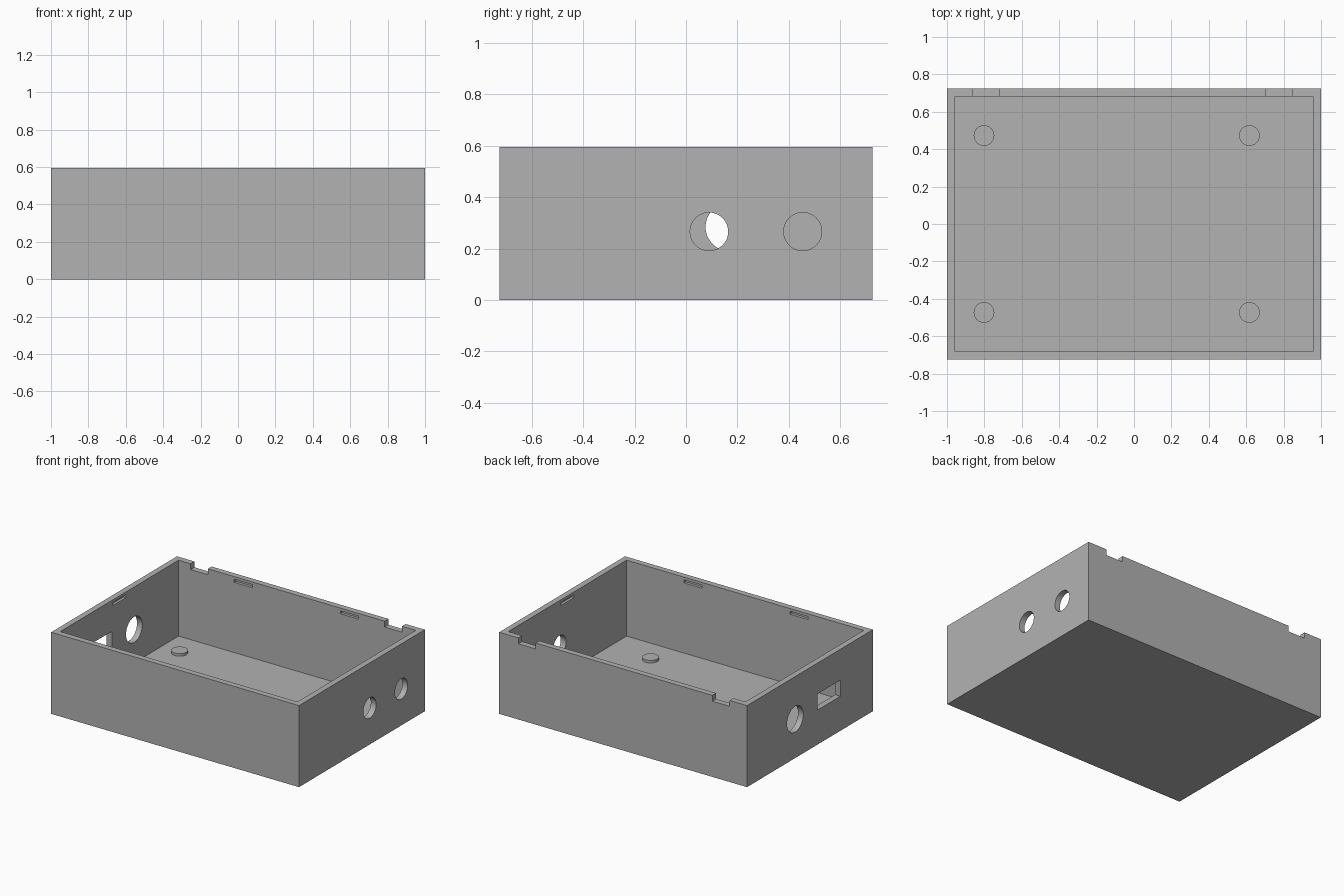
import bpy
import math

default = bpy.data.objects.get("Cube")
if default:
    bpy.data.objects.remove(default, do_unlink=True)

HX, HY, H = 1.0, 0.725, 0.595      # half width, half depth, height
WALL, FLOOR = 0.043, 0.041
IX, IY = HX - WALL, HY - WALL      # inner half sizes

grey = bpy.data.materials.new("mid grey")
grey.use_nodes = True
colour = (0.447, 0.447, 0.447, 1)
grey.diffuse_color = colour
grey.node_tree.nodes["Principled BSDF"].inputs["Base Color"].default_value = colour


def box(name, x, y, z):
    """Box from (min, max) pairs on each axis."""
    spans = (x, y, z)
    bpy.ops.mesh.primitive_cube_add(size=1, location=[(a + b) / 2 for a, b in spans])
    obj = bpy.context.object
    obj.name = name
    obj.scale = [b - a for a, b in spans]
    bpy.ops.object.transform_apply(location=True, rotation=False, scale=True)
    obj.data.materials.append(grey)
    return obj


def cylinder(name, location, radius, depth, along_x=False):
    bpy.ops.mesh.primitive_cylinder_add(
        vertices=48, radius=radius, depth=depth, location=location,
        rotation=(0, math.pi / 2 if along_x else 0, 0))
    obj = bpy.context.object
    obj.name = name
    obj.data.materials.append(grey)
    return obj


def cut(target, cutter):
    """Subtract the cutter from the target and discard it."""
    cutter.hide_render = True
    mod = target.modifiers.new("cut", 'BOOLEAN')
    mod.operation = 'DIFFERENCE'
    mod.solver = 'EXACT'
    mod.object = cutter
    bpy.context.view_layer.objects.active = target
    bpy.ops.object.modifier_apply(modifier=mod.name)
    bpy.data.objects.remove(cutter, do_unlink=True)


# Open-topped case
case = box("case", (-HX, HX), (-HY, HY), (0, H))
cut(case, box("cavity", (-IX, IX), (-IY, IY), (FLOOR, H + 0.2)))

# Notches in the rim of the back wall
for x in (-0.79, 0.776):
    cut(case, box("rim_notch", (x - 0.07, x + 0.07), (IY - 0.05, HY + 0.05), (H - 0.043, H + 0.1)))

# Snap-fit grooves just below the rim, inside all four walls
GROOVE = (H - 0.042, H - 0.02)
DEEP = 0.02
for side in (-1, 1):
    for x in (-0.435, 0.421):
        ys = sorted((side * (IY - 0.05), side * (IY + DEEP)))
        cut(case, box("groove", (x - 0.073, x + 0.073), ys, GROOVE))
    xs = sorted((side * (IX - 0.05), side * (IX + DEEP)))
    cut(case, box("groove", xs, (-0.076, 0.074), GROOVE))

# Round holes through the side walls
for x, y, z, r in ((HX, 0.09, 0.266, 0.074), (HX, 0.454, 0.266, 0.074), (-HX, 0.17, 0.284, 0.094)):
    cut(case, cylinder("round_hole", (x, y, z), r, 0.2, along_x=True))

# Rectangular socket opening
cut(case, box("socket_hole", (-HX - 0.1, -HX + 0.1), (-0.351, -0.087), (0.252, 0.369)))

bpy.ops.object.select_all(action='DESELECT')
case.select_set(True)
bpy.context.view_layer.objects.active = case
bpy.ops.object.shade_smooth_by_angle(angle=math.radians(30))

# Support pegs on the floor
for x in (-0.802, 0.617):
    for y in (-0.473, 0.473):
        cylinder("support_peg", (x, y, 0.045), 0.055, 0.03)
        bpy.ops.object.shade_smooth_by_angle(angle=math.radians(30))
